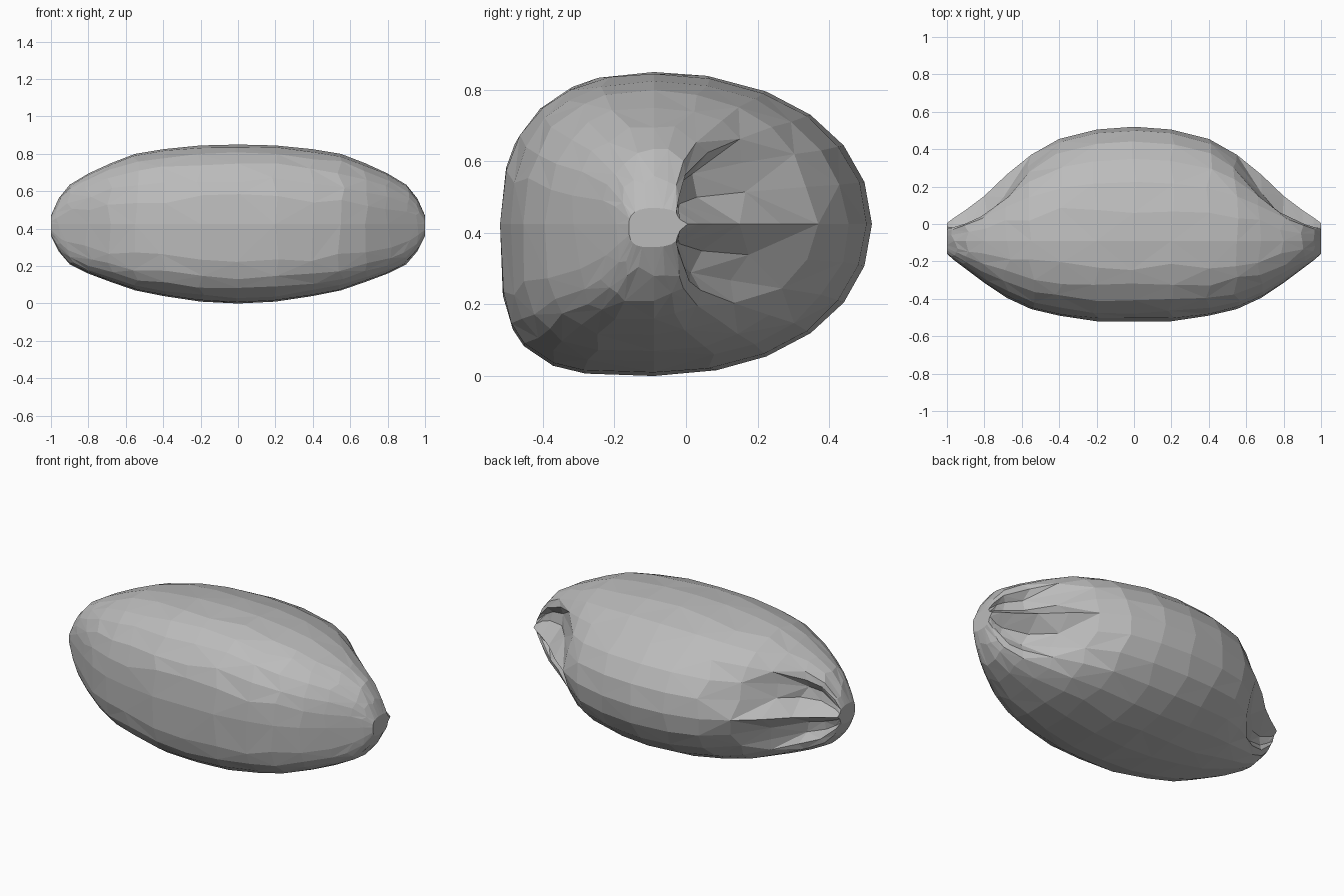
import bpy, bmesh, math, random

if "Cube" in bpy.data.objects:
    bpy.data.objects.remove(bpy.data.objects["Cube"])

random.seed(4)
SEG = 24

# Half-length stations: x, top z, bottom z, front y, back y, depth of the end hollows
STATIONS = [
    (0.00, 0.85, 0.00, -0.52, 0.52, 0.0),
    (0.20, 0.845, 0.01, -0.52, 0.505, 0.0),
    (0.40, 0.825, 0.04, -0.49, 0.455, 0.0),
    (0.55, 0.80, 0.07, -0.455, 0.37, 0.05),
    (0.68, 0.75, 0.115, -0.395, 0.265, 0.25),
    (0.80, 0.695, 0.16, -0.315, 0.15, 0.50),
    (0.90, 0.635, 0.21, -0.24, 0.075, 0.55),
    (0.96, 0.56, 0.28, -0.195, 0.035, 0.45),
    (1.00, 0.47, 0.36, -0.16, 0.005, 0.2),
]


def section(x):
    """Interpolated station values at a given x."""
    a = min(abs(x), 1.0)
    for s, t in zip(STATIONS, STATIONS[1:]):
        if a <= t[0]:
            f = (a - s[0]) / (t[0] - s[0])
            return [p + (q - p) * f for p, q in zip(s[1:], t[1:])]


def surface_point(x, deg):
    """Point on the hull: rounded at the back, squarer at the front base."""
    top, bottom, front, back, hollow = section(x)
    yc = -0.09
    zc = 0.425
    c, s = math.cos(math.radians(deg)), math.sin(math.radians(deg))
    power = 2.1 if c > 0 else (2.4 if s > 0 else 3.6)
    u = abs(c) ** (2 / power)
    v = abs(s) ** (2 / power)
    # hollows above and below the middle back ridge
    off = abs((deg + 180) % 360 - 180)
    if 10 < off < 35:
        u *= 1 - hollow
    elif 35 < off < 55:
        u *= 1 - hollow * 0.4
    y = yc + u * (back - yc if c > 0 else front - yc)
    z = zc + v * (top - zc if s > 0 else bottom - zc)
    return x, y, z


# Faceted seed body: rings along x, joined by alternating triangles
xs = [-s[0] for s in reversed(STATIONS)] + [s[0] for s in STATIONS[1:]]
bm = bmesh.new()
rings = []
for i, x in enumerate(xs):
    ring = []
    for j in range(SEG):
        deg = j * 360 / SEG
        free = j % 6 != 0 and abs(x) < 0.99
        px = x + (random.uniform(-0.02, 0.02) if free else 0)
        if free and 60 < deg < 300:
            deg += random.uniform(-3, 3)
        ring.append(bm.verts.new(surface_point(px, deg)))
    rings.append(ring)

for i in range(len(rings) - 1):
    a, b = rings[i], rings[i + 1]
    for j in range(SEG):
        k = (j + 1) % SEG
        if (i + j) % 2:
            bm.faces.new((a[j], a[k], b[k]))
            bm.faces.new((a[j], b[k], b[j]))
        else:
            bm.faces.new((a[j], a[k], b[j]))
            bm.faces.new((a[k], b[k], b[j]))

# Small blunt tips
bm.faces.new(rings[0])
bm.faces.new(list(reversed(rings[-1])))
bmesh.ops.recalc_face_normals(bm, faces=bm.faces)

mesh = bpy.data.meshes.new("seed_body")
bm.to_mesh(mesh)
bm.free()

# Single plain colour
grey = bpy.data.materials.new("stone_grey")
grey.diffuse_color = (0.5, 0.5, 0.5, 1)
grey.use_nodes = True
grey.node_tree.nodes["Principled BSDF"].inputs["Base Color"].default_value = grey.diffuse_color
mesh.materials.append(grey)
body = bpy.data.objects.new("seed_body", mesh)
bpy.context.collection.objects.link(body)
